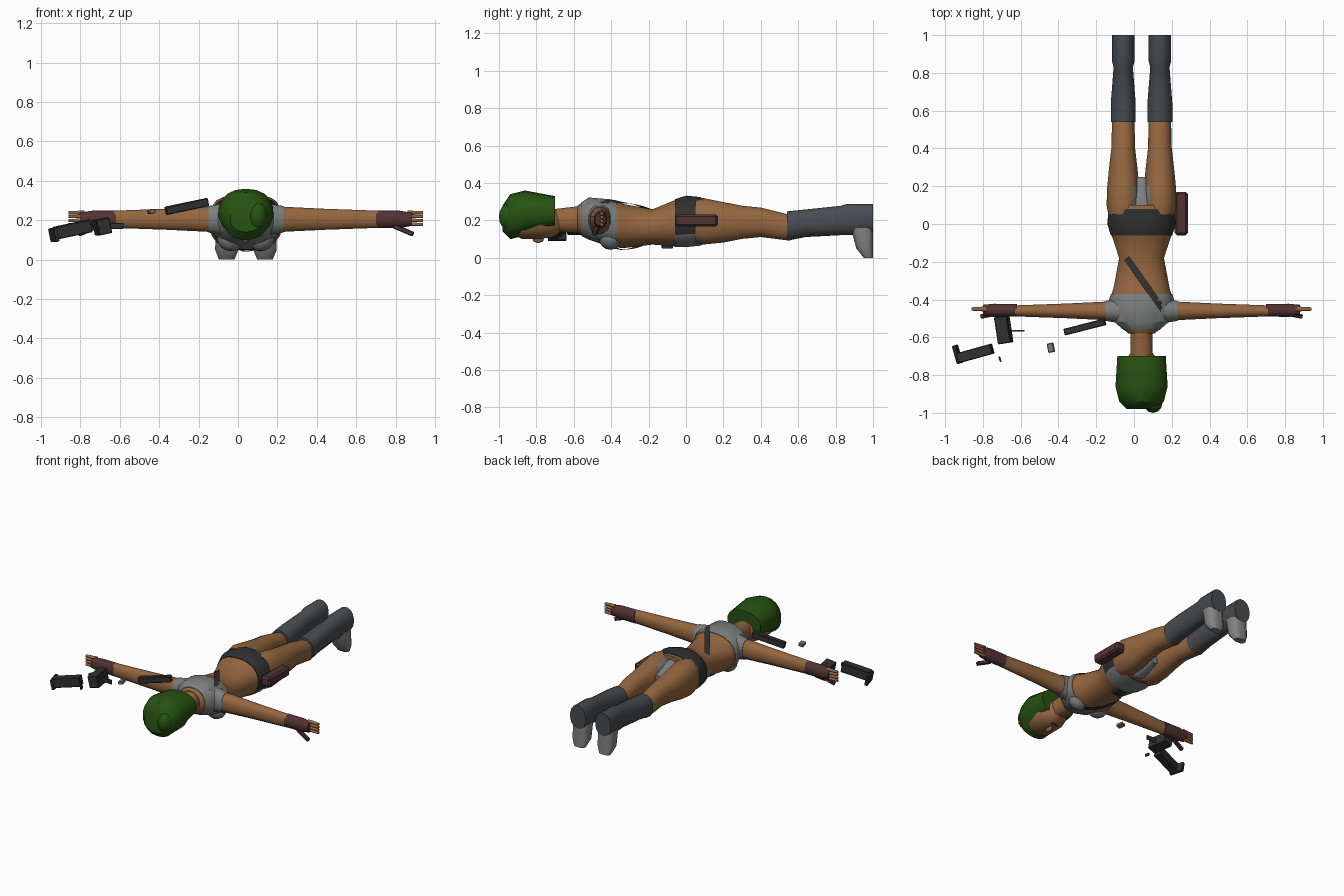
import bpy, bmesh, math
from mathutils import Vector

cube = bpy.data.objects.get("Cube")
if cube:
    bpy.data.objects.remove(cube, do_unlink=True)

MIDDLE = .04  # x of the body centre line


def material(name, red, green, blue):
    mat = bpy.data.materials.new(name)
    mat.use_nodes = True
    colour = (red, green, blue, 1)
    mat.diffuse_color = colour
    mat.node_tree.nodes["Principled BSDF"].inputs["Base Color"].default_value = colour
    return mat


skin = material("skin", .3, .135, .05)
hair_green = material("hair_green", .02, .085, .006)
cloth = material("cloth_grey", .2, .21, .21)
slate = material("boot_slate", .065, .073, .082)
toe_grey = material("toe_grey", .23, .23, .23)
dark = material("belt_dark", .03, .03, .03)
maroon = material("leather_maroon", .085, .032, .034)
tan = material("tan_grey", .25, .19, .14)


def finish(name, bm, materials, rule=None, smooth=True):
    bmesh.ops.recalc_face_normals(bm, faces=bm.faces)
    if rule:
        for face in bm.faces:
            face.material_index = int(rule(face.calc_center_median()))
    mesh = bpy.data.meshes.new(name)
    bm.to_mesh(mesh)
    bm.free()
    for mat in materials:
        mesh.materials.append(mat)
    part = bpy.data.objects.new(name, mesh)
    bpy.context.collection.objects.link(part)
    if smooth:
        bpy.ops.object.select_all(action='DESELECT')
        part.select_set(True)
        bpy.context.view_layer.objects.active = part
        bpy.ops.object.shade_smooth_by_angle(angle=math.radians(40))
    return part


def section(keys, position):
    """Half width, low and high of a profile at any position along it."""
    for start, end in zip(keys, keys[1:]):
        if start[0] <= position <= end[0]:
            blend = (position - start[0]) / (end[0] - start[0])
            return Vector(start[1:]).lerp(Vector(end[1:]), blend)


def loft(name, axis, centre, keys, materials, rule=None, span=None, gap=0,
         origin=0, sign=1, sides=16, power=.9):
    """Skin rounded rings; keys are (position, half width, low, high)."""
    first, last = span or (keys[0][0], keys[-1][0])
    inner = [key[0] for key in keys if first < key[0] < last]
    bm = bmesh.new()
    loops = []
    for position in [first, *inner, last]:
        width, low, high = section(keys, position)
        along = origin + sign * position
        loop = []
        for i in range(sides):
            angle = math.tau * (i + .5) / sides
            c, s = math.cos(angle), math.sin(angle)
            u = centre + (width + gap) * math.copysign(abs(c) ** power, c)
            v = (low + high) / 2 + ((high - low) / 2 + gap) * math.copysign(abs(s) ** power, s)
            point = {'x': (along, u, v), 'y': (u, along, v), 'z': (u, v, along)}[axis]
            loop.append(bm.verts.new(point))
        loops.append(loop)
    for lower, upper in zip(loops, loops[1:]):
        for i in range(sides):
            bm.faces.new((lower[i - 1], lower[i], upper[i], upper[i - 1]))
    bm.faces.new(loops[0])
    bm.faces.new(loops[-1])
    return finish(name, bm, materials, rule)


def box(name, location, size, mat, turn=0, tilt=0, bevel=.004):
    bm = bmesh.new()
    bmesh.ops.create_cube(bm, size=1)
    bmesh.ops.scale(bm, vec=size, verts=bm.verts)
    bmesh.ops.bevel(bm, geom=bm.edges[:], offset=bevel, segments=1, affect='EDGES')
    part = finish(name, bm, [mat], smooth=False)
    part.location, part.rotation_euler = location, (0, tilt, turn)


def ball(name, location, size, mat):
    bm = bmesh.new()
    bmesh.ops.create_uvsphere(bm, u_segments=12, v_segments=8, radius=1)
    bmesh.ops.scale(bm, vec=size, verts=bm.verts)
    finish(name, bm, [mat]).location = location


# Torso with cropped top, hip belt and underwear
TORSO = [(-.58, .07, .13, .28), (-.52, .14, .1, .32), (-.4, .17, .06, .31),
         (-.34, .15, .05, .29), (-.18, .12, .07, .26), (-.06, .16, .06, .31),
         (0, .18, .06, .33), (.1, .17, .07, .32)]
loft("torso", 'y', MIDDLE, TORSO, [skin], sides=20)
loft("cropped_top", 'y', MIDDLE, TORSO, [cloth], span=(-.56, -.37), gap=.004, sides=20)
loft("hip_belt", 'y', MIDDLE, TORSO, [dark, cloth], lambda c: c.z < .12,
     span=(-.06, .08), gap=.004, sides=20)
loft("underwear", 'y', MIDDLE, [(.08, .08, .07, .3), (.25, .04, .12, .24)], [cloth])


def strap(name, start, end, side, width=.035):
    """Thin band resting on the back (side 1) or front (side -1) of the torso."""
    start, end = Vector(start), Vector(end)
    across = (end - start).orthogonal().normalized() * width / 2
    bm = bmesh.new()
    rows = []
    for step in range(15):
        row = []
        for offset in (-1, 0, 1):
            x, y = start.lerp(end, step / 14) + across * offset
            half, low, high = section(TORSO, y)
            reach = min(1, abs(x - MIDDLE) / half)
            rise = math.sqrt(1 - reach * reach) * (high - low) / 2 + .009
            row.append(bm.verts.new((x, y, (low + high) / 2 + side * rise)))
        rows.append(row)
    for row, following in zip(rows, rows[1:]):
        for i in (0, 1):
            bm.faces.new((row[i], row[i + 1], following[i + 1], following[i]))
    bmesh.ops.solidify(bm, geom=bm.faces[:], thickness=.006)
    finish(name, bm, [dark])


strap("back_strap", (-.04, -.18), (.18, -.49), 1)
strap("chest_strap", (-.06, -.2), (.17, -.49), -1)
box("belt_buckle", (MIDDLE, -.1, .06), (.06, .06, .02), dark)
box("hip_pouch", (.25, .055, .2), (.07, .23, .066), maroon, bevel=.012)

# Neck, head, face and hair
loft("neck", 'y', MIDDLE, [(-.72, .06, .14, .26), (-.55, .06, .13, .28)], [skin])
loft("head", 'y', MIDDLE, [(-.95, .07, .14, .28), (-.88, .11, .1, .3), (-.78, .11, .1, .3),
                           (-.71, .08, .11, .27), (-.67, .05, .14, .24)], [skin])
loft("hair", 'y', MIDDLE, [(-.98, .08, .14, .28), (-.94, .12, .1, .34), (-.86, .14, .12, .36),
                           (-.7, .13, .16, .33)], [hair_green], sides=18)
ball("hair_tuft", (.1, -.95, .22), (.05, .05, .07), hair_green)
ball("nose", (MIDDLE, -.79, .1), (.014, .03, .02), skin)
box("mouth", (MIDDLE, -.735, .106), (.05, .012, .008), maroon, bevel=.002)

# Limb profiles, shared by both sides
ARM = [(.08, .07, .12, .29), (.2, .05, .14, .27), (.4, .04, .15, .26), (.67, .03, .16, .25)]
GLOVE = [(.66, .034, .16, .25), (.78, .036, .16, .25), (.84, .03, .17, .24)]
LEG = [(.05, .08, .08, .31), (.1, .09, .07, .32), (.2, .086, .08, .3),
       (.3, .076, .1, .28), (.4, .064, .11, .27), (.56, .06, .09, .23)]
BOOT = [(.54, .067, .09, .25), (.64, .067, .11, .26), (.83, .052, .12, .28),
        (.86, .06, .12, .29), (1, .06, .13, .29)]
TOE = [(0, .04, .95, 1), (.05, .06, .91, 1), (.16, .056, .88, 1)]

for side, label in ((1, "left"), (-1, "right")):
    # Arm, sleeve, glove and fingers reach outwards from the centre line
    outward = dict(origin=MIDDLE, sign=side, sides=12)
    loft(label + "_arm", 'x', -.46, ARM, [skin], **outward)
    loft(label + "_sleeve", 'x', -.46, ARM, [cloth], span=(.08, .19), gap=.003, **outward)
    loft(label + "_glove", 'x', -.457, GLOVE, [maroon], **outward)
    for finger in range(4):
        z = .17 + .02 * finger
        loft(f"{label}_finger_{finger + 1}", 'x', -.45,
             [(.82, .014, z, z + .02), (.9, .009, z, z + .016)], [skin], **outward)
    box(label + "_thumb", (MIDDLE + side * .8, -.48, .15), (.11, .024, .024), maroon,
        turn=-side * .2, tilt=side * .4)
    ball(label + "_bust", (MIDDLE + side * .075, -.405, .105), (.07, .06, .062), cloth)

    # Leg, boot and downward toe
    leg_x = MIDDLE + side * .097
    loft(label + "_leg", 'y', leg_x, LEG, [skin, cloth],
         lambda c: c.y < .25 and abs(c.x - MIDDLE) < .035)
    loft(label + "_boot", 'y', leg_x, BOOT, [slate])
    loft(label + "_toe", 'z', leg_x, TOE, [toe_grey], power=.7)

# Loose gear beside the right hand
box("pistol_body", (-.84, -.685, .153), (.19, .055, .065), dark, turn=.27, tilt=-.2)
box("pistol_grip", (-.935, -.69, .125), (.022, .1, .07), dark, turn=.27, tilt=-.2)
box("holster", (-.69, -.56, .168), (.07, .145, .08), dark, turn=.15, tilt=-.2)
box("holster_pin", (-.62, -.565, .17), (.08, .01, .03), dark, bevel=.002)
box("baton", (-.26, -.545, .27), (.225, .036, .042), dark, turn=.25, tilt=-.2)
box("loose_clip", (-.44, -.655, .245), (.034, .05, .022), tan, turn=.2, tilt=-.2)
box("loose_trigger", (-.71, -.715, .155), (.01, .03, .02), dark, turn=.3, bevel=.002)
